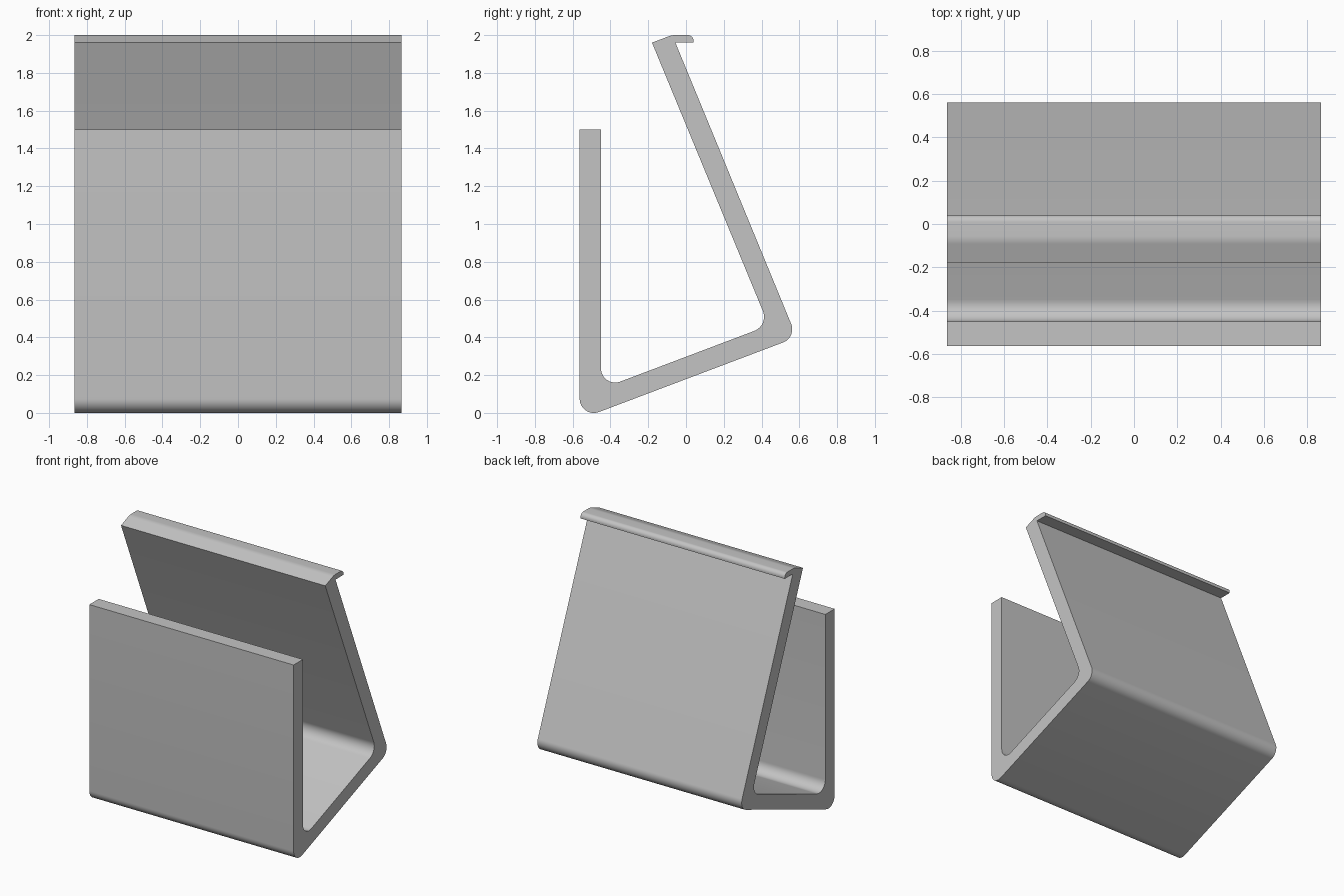
import bpy
import bmesh
import math
from mathutils import Vector

cube = bpy.data.objects.get("Cube")
if cube:
    bpy.data.objects.remove(cube)

HALF_WIDTH = 0.865

# Side profile: corner y, corner z, fillet radius
PROFILE = [
    (-0.563, 1.50, 0), (-0.563, -0.034, 0.075),           # front panel, outer
    (0.586, 0.40, 0.075), (-0.056, 1.96, 0),              # sloped base, back panel
    (0.041, 1.96, 0), (0.041, 2.0, 0.032),                # rear lip
    (-0.075, 2.0, 0.10), (-0.18, 1.96, 0),                # top edge
    (0.4385, 0.463, 0.08), (-0.45, 0.127, 0.075),         # inner corners
    (-0.45, 1.50, 0),
]


def rounded(corners, steps=12):
    """Replace each corner that has a radius with a tangent arc."""
    points = []
    for i, (y, z, radius) in enumerate(corners):
        corner = Vector((y, z))
        if radius == 0:
            points.append(corner)
            continue
        a = (Vector(corners[i - 1][:2]) - corner).normalized()
        b = (Vector(corners[(i + 1) % len(corners)][:2]) - corner).normalized()
        half = a.angle(b) / 2
        centre = corner + (a + b).normalized() * radius / math.sin(half)
        reach = radius / math.tan(half)
        start = corner + a * reach - centre
        end = corner + b * reach - centre
        sweep = start.angle(end)
        for k in range(steps + 1):
            t = k / steps
            points.append(centre + (start * math.sin((1 - t) * sweep)
                                    + end * math.sin(t * sweep)) / math.sin(sweep))
    return points


# Bent sheet stand: profile extruded across the width
bm = bmesh.new()
side = bm.faces.new([bm.verts.new((-HALF_WIDTH, p.x, p.y)) for p in rounded(PROFILE)])
result = bmesh.ops.extrude_face_region(bm, geom=[side], use_keep_orig=True)
moved = [v for v in result["geom"] if isinstance(v, bmesh.types.BMVert)]
bmesh.ops.translate(bm, verts=moved, vec=(2 * HALF_WIDTH, 0, 0))
bmesh.ops.recalc_face_normals(bm, faces=bm.faces)
mesh = bpy.data.meshes.new("bent_stand")
bm.to_mesh(mesh)
bm.free()
stand = bpy.data.objects.new("bent_stand", mesh)
bpy.context.collection.objects.link(stand)

# Plain grey finish
grey = bpy.data.materials.new("plain_grey")
grey.use_nodes = True
colour = (0.55, 0.55, 0.55, 1)
grey.diffuse_color = colour
grey.node_tree.nodes["Principled BSDF"].inputs["Base Color"].default_value = colour
mesh.materials.append(grey)

bpy.ops.object.select_all(action="DESELECT")
stand.select_set(True)
bpy.context.view_layer.objects.active = stand
bpy.ops.object.shade_smooth_by_angle(angle=math.radians(20))
